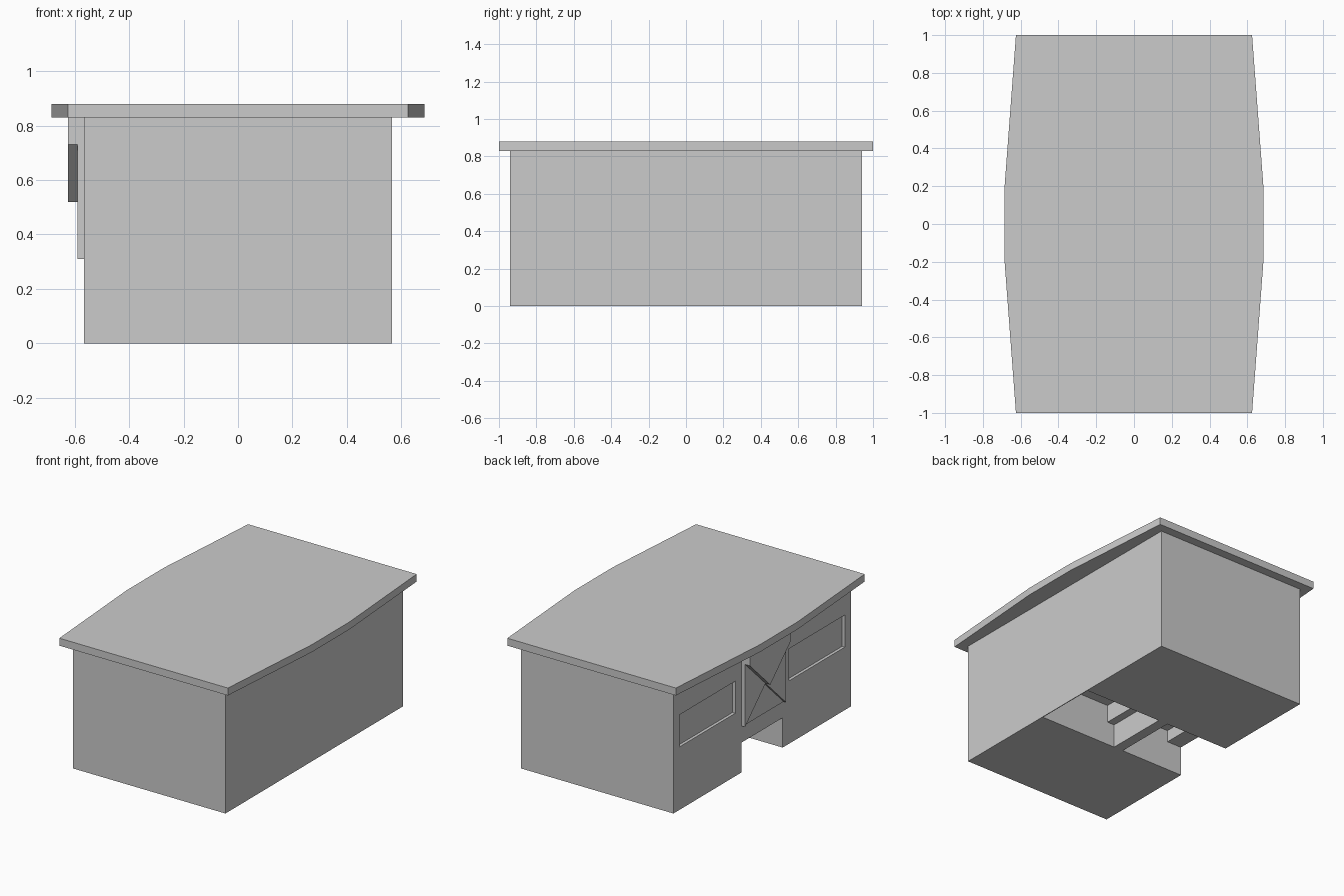
import bpy, bmesh
from mathutils import Vector

if "Cube" in bpy.data.objects:
    bpy.data.objects.remove(bpy.data.objects["Cube"])


def prism(name, pts, axis, lo, hi):
    """Extrude a 2D outline along an axis ('x': pts are y,z; 'y': x,z; 'z': x,y)."""
    def place(p, t):
        return {'x': (t, p[0], p[1]), 'y': (p[0], t, p[1]), 'z': (p[0], p[1], t)}[axis]
    bm = bmesh.new()
    face = bm.faces.new([bm.verts.new(place(p, lo)) for p in pts])
    res = bmesh.ops.extrude_face_region(bm, geom=[face])
    verts = [g for g in res['geom'] if isinstance(g, bmesh.types.BMVert)]
    shift = Vector(place((0, 0), hi - lo))
    bmesh.ops.translate(bm, vec=shift, verts=verts)
    bmesh.ops.recalc_face_normals(bm, faces=bm.faces)
    mesh = bpy.data.meshes.new(name)
    bm.to_mesh(mesh)
    bm.free()
    obj = bpy.data.objects.new(name, mesh)
    bpy.context.collection.objects.link(obj)
    return obj


def rect(a0, a1, b0, b1):
    return [(a0, b0), (a1, b0), (a1, b1), (a0, b1)]


def cut(target, cutter):
    cutter.hide_render = True
    cutter.hide_viewport = True
    mod = target.modifiers.new(cutter.name, 'BOOLEAN')
    mod.operation = 'DIFFERENCE'
    mod.solver = 'EXACT'
    mod.object = cutter


KNEE = 0.217   # half width of the knee hole

# Desk top with bowed long edges
prism("desk_top", [(0.625, -1), (0.685, -0.2), (0.685, 0.2), (0.625, 1),
                   (-0.625, 1), (-0.685, 0.2), (-0.685, -0.2), (-0.625, -1)],
      'z', 0.83, 0.88)

# Desk body
body = prism("desk_body", rect(-0.565, 0.565, -0.94, 0.94), 'z', 0, 0.83)

# Knee hole cavities, open underneath
cut(body, prism("rear_cavity_cutter",
                [(-0.02, -0.1), (0.56, -0.1), (0.56, 0.28), (0.034, 0.28),
                 (0.034, 0.16), (-0.02, 0.16)], 'y', -KNEE, KNEE))
cut(body, prism("middle_cavity_cutter", rect(-0.455, -0.09, -0.1, 0.28),
                'y', -KNEE, KNEE))
cut(body, prism("front_notch_cutter", rect(-0.7, -0.445, -0.1, 0.2),
                'y', -KNEE, KNEE))

# Recessed panels on the drawer side
for side, s in (("left", 1), ("right", -1)):
    cut(body, prism(side + "_recess_cutter", rect(s * 0.285, s * 0.875, 0.422, 0.637),
                    'x', -0.7, -0.545))

# Layered centre panel: side flaps, lower flap, raised upper flap
prism("side_flaps", [(KNEE, 0.83), (KNEE, 0.31), (0, 0.52), (-KNEE, 0.31), (-KNEE, 0.83)],
      'x', -0.59, -0.565)
prism("lower_flap", [(-KNEE, 0.31), (KNEE, 0.31), (0, 0.52)], 'x', -0.572, -0.565)
prism("upper_flap", [(KNEE, 0.83), (KNEE, 0.73), (0, 0.52), (-KNEE, 0.73), (-KNEE, 0.83)],
      'x', -0.625, -0.59)
